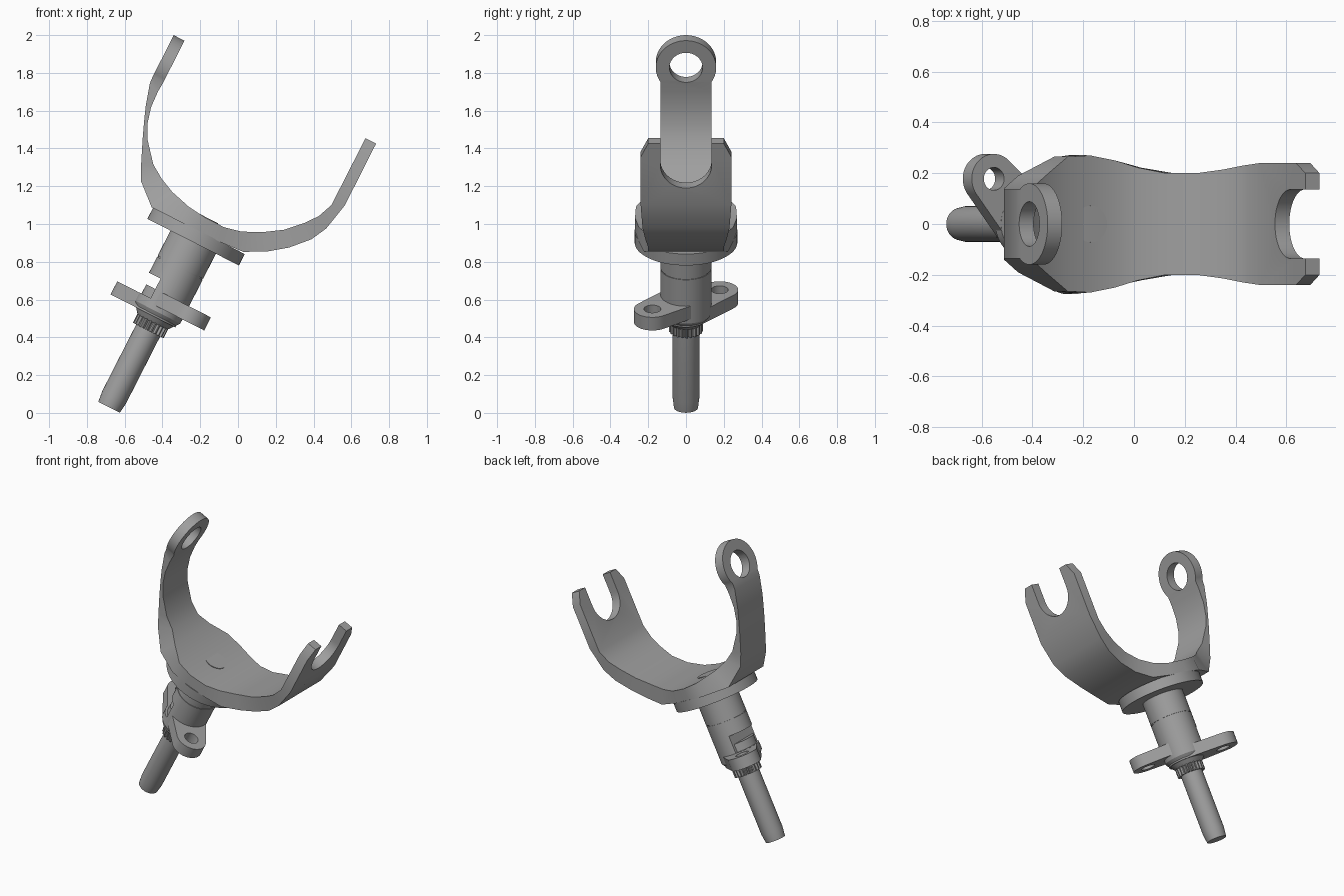
import bpy, bmesh, math
from mathutils import Matrix, Vector

cube = bpy.data.objects.get("Cube")
if cube:
    bpy.data.objects.remove(cube, do_unlink=True)

# Everything is built upright along its stem axis, then leaned over
LEAN = Matrix.Translation((-0.68, 0, 0.035)) @ Matrix.Rotation(math.radians(27), 4, 'Y')

steel = bpy.data.materials.new("grey_steel")
steel.use_nodes = True
GREY = (0.35, 0.35, 0.35, 1)
steel.diffuse_color = GREY
steel.node_tree.nodes["Principled BSDF"].inputs["Base Color"].default_value = GREY


def make(name, bm):
    bmesh.ops.recalc_face_normals(bm, faces=bm.faces)
    mesh = bpy.data.meshes.new(name)
    bm.to_mesh(mesh)
    bm.free()
    mesh.materials.append(steel)
    ob = bpy.data.objects.new(name, mesh)
    bpy.context.collection.objects.link(ob)
    return ob


def loft(bm, rings):
    """Skin equal-length rings of points and cap both ends."""
    rings = [[bm.verts.new(p) for p in ring] for ring in rings]
    n = len(rings[0])
    for low, high in zip(rings, rings[1:]):
        for i in range(n):
            j = (i + 1) % n
            bm.faces.new((low[i], low[j], high[j], high[i]))
    bm.faces.new(rings[0][::-1])
    bm.faces.new(rings[-1])


def circle(r, z, x=0, y=0, n=48):
    return [(x + r * math.cos(math.tau * i / n), y + r * math.sin(math.tau * i / n), z)
            for i in range(n)]


def turned(name, profile, n=48):
    bm = bmesh.new()
    loft(bm, [circle(r, z, n=n) for r, z in profile])
    return make(name, bm)


def cross_cylinder(name, r, x, z, length):
    bm = bmesh.new()
    bmesh.ops.create_cone(bm, cap_ends=True, segments=48, radius1=r, radius2=r, depth=length,
                          matrix=Matrix.Translation((x, 0, z)) @ Matrix.Rotation(math.pi / 2, 4, 'Y'))
    return make(name, bm)


def block(name, centre, size):
    bm = bmesh.new()
    bmesh.ops.create_cube(bm, size=1, matrix=Matrix.Translation(centre) @ Matrix.Diagonal((*size, 1)))
    return make(name, bm)


def cut(ob, cutter):
    cutter.hide_render = True
    mod = ob.modifiers.new("cut", 'BOOLEAN')
    mod.operation = 'DIFFERENCE'
    mod.solver = 'EXACT'
    mod.object = cutter
    bpy.context.view_layer.update()
    bpy.context.view_layer.objects.active = ob
    bpy.ops.object.modifier_apply(modifier=mod.name)
    bpy.data.objects.remove(cutter, do_unlink=True)


# Yoke: stations of inner x, inner z, outer x, outer z, half width
EYE_Z, EYE_R = 1.745, 0.16
stations = []
for k in range(17):
    a = math.radians(4 + k * 7.4)
    z = EYE_Z + EYE_R * math.cos(a)
    stations.append((-0.525, z, -0.589, z, EYE_R * math.sin(a)))
stations += [
    (-0.528, 1.6, -0.586, 1.62, 0.135),
    (-0.523, 1.51, -0.55, 1.5, 0.135),
    (-0.5, 1.423, -0.519, 1.42, 0.135),
    (-0.464, 1.352, -0.485, 1.337, 0.135),
    (-0.375, 1.246, -0.432, 1.216, 0.135),
    (-0.3, 1.198, -0.391, 1.136, 0.14),
    (-0.22, 1.162, -0.28, 1.04, 0.19),
    (-0.107, 1.132, -0.12, 1.04, 0.265),
    (0, 1.12, 0, 1.04, 0.27),
    (0.11, 1.12, 0.12, 1.04, 0.25),
    (0.2, 1.14, 0.26, 1.05, 0.222),
    (0.3, 1.187, 0.373, 1.11, 0.2),
    (0.4, 1.253, 0.466, 1.181, 0.2),
    (0.48, 1.335, 0.551, 1.273, 0.215),
    (0.53, 1.4, 0.595, 1.36, 0.23),
    (0.563, 1.482, 0.627, 1.515, 0.24),
    (0.563, 1.8, 0.626, 1.8, 0.24),
    (0.563, 1.88, 0.626, 1.88, 0.2),
]
bm = bmesh.new()
loft(bm, [[(ix, -w, iz), (ix, w, iz), (ox, w, oz), (ox, -w, oz)] for ix, iz, ox, oz, w in stations])
yoke = make("yoke", bm)
cut(yoke, cross_cylinder("eye_cutter", 0.088, -0.557, EYE_Z, 0.3))
cut(yoke, cross_cylinder("slot_round_cutter", 0.136, 0.6, 1.752, 0.2))
cut(yoke, block("slot_cutter", (0.6, 0, 1.852), (0.2, 0.272, 0.2)))

# Stem, from the bottom up
parts = [
    yoke,
    turned("stem_shaft", [(0.064, -0.006), (0.071, 0.055), (0.071, 0.5)]),
    turned("collar_upper", [(0.135, 0.826), (0.135, 0.98)]),
    turned("collar_seam", [(0.131, 0.818), (0.131, 0.828)]),
    turned("flange", [(0.272, 0.975), (0.272, 1.043)], 64),
    turned("rivet_head", [(0.072, 1.05), (0.072, 1.124)]),
]

# Locking collar with a flat notch on one side
collar = turned("collar_lower", [(0.088, 0.5), (0.132, 0.555), (0.135, 0.56), (0.135, 0.82)])
cut(collar, block("notch_cutter", (-0.166, 0, 0.667), (0.2, 0.4, 0.116)))
parts.append(collar)

# Serrated ring
TEETH = 22
bm = bmesh.new()
loft(bm, [[Vector(((0.091 if i % 4 < 2 else 0.078) * math.cos(math.tau * i / (4 * TEETH)),
                   (0.091 if i % 4 < 2 else 0.078) * math.sin(math.tau * i / (4 * TEETH)), z))
           for i in range(4 * TEETH)] for z in (0.45, 0.505)])
parts.append(make("serrated_ring", bm))

# Two opposed lugs, each tapering from the collar to a drilled round end
for name, side, z in (("left_lug", 1, 0.585), ("right_lug", -1, 0.53)):
    x, y = side * 0.166, side * -0.178
    bm = bmesh.new()
    for h in (z, z + 0.078):
        for p in circle(0.098, h, x, y) + circle(0.12, h):
            bm.verts.new(p)
    hull = bmesh.ops.convex_hull(bm, input=bm.verts)
    bmesh.ops.delete(bm, geom=list({v for v in hull["geom_interior"] + hull["geom_unused"]
                                    if isinstance(v, bmesh.types.BMVert)}), context='VERTS')
    bmesh.ops.dissolve_limit(bm, angle_limit=0.01, verts=bm.verts, edges=bm.edges)
    lug = make(name, bm)
    bm = bmesh.new()
    loft(bm, [circle(0.045, z - 0.1, x, y), circle(0.045, z + 0.2, x, y)])
    cut(lug, make("lug_hole_cutter", bm))
    parts.append(lug)

# Lean the assembly and smooth the rounded faces
for ob in parts:
    ob.data.transform(LEAN)
    bpy.ops.object.select_all(action='DESELECT')
    ob.select_set(True)
    bpy.context.view_layer.objects.active = ob
    bpy.ops.object.shade_smooth_by_angle(angle=math.radians(30))
